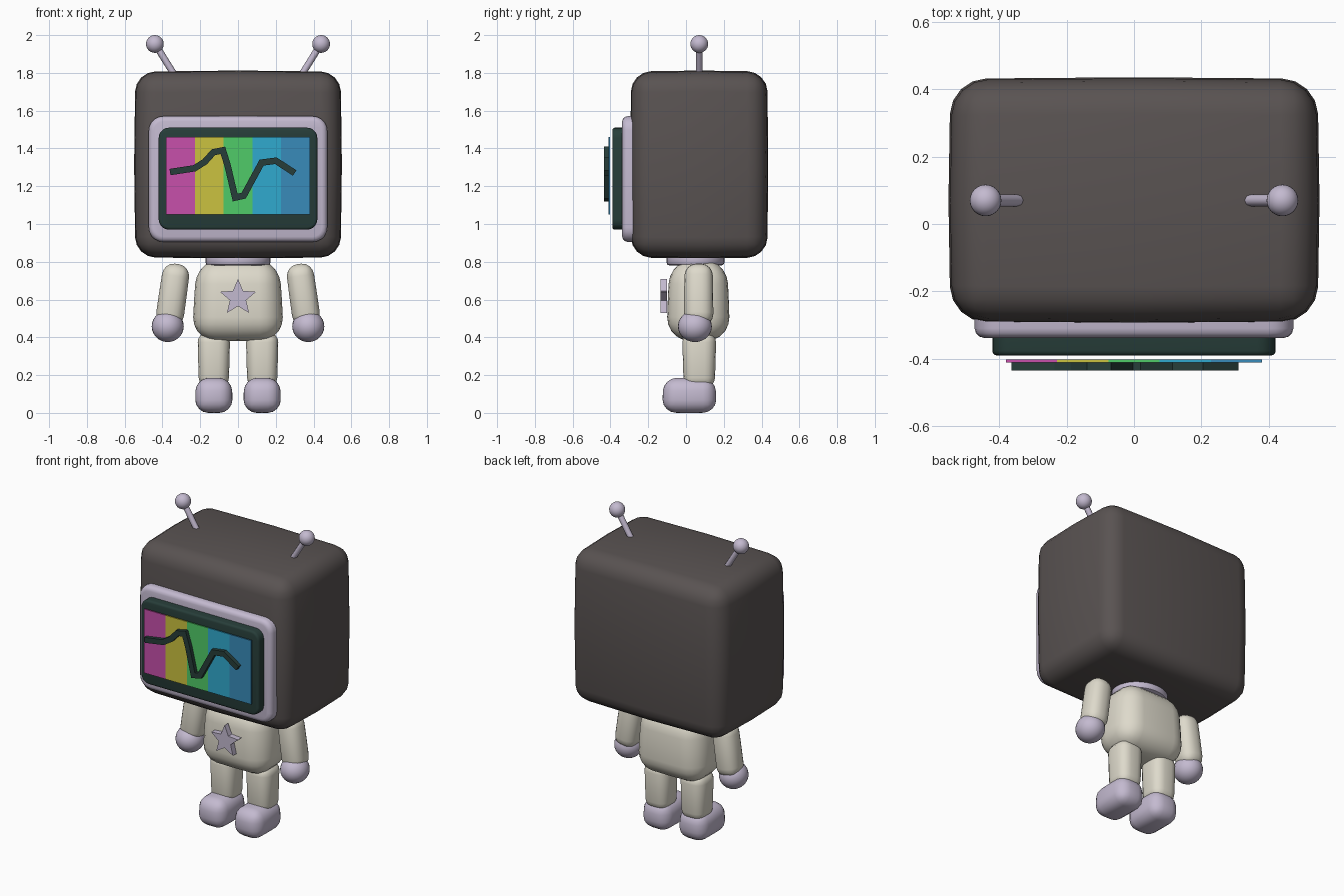
import bpy, bmesh, math
from mathutils import Vector, Matrix

if "Cube" in bpy.data.objects:
    bpy.data.objects.remove(bpy.data.objects["Cube"], do_unlink=True)


def material(name, r, g, b):
    m = bpy.data.materials.new(name)
    m.use_nodes = True
    m.diffuse_color = (r, g, b, 1)
    bsdf = m.node_tree.nodes["Principled BSDF"]
    bsdf.inputs["Base Color"].default_value = (r, g, b, 1)
    bsdf.inputs["Roughness"].default_value = 0.7
    return m


SHELL = material("warm dark grey", 0.1, 0.086, 0.084)
CREAM = material("cream", 0.73, 0.70, 0.60)
LILAC = material("pale lilac", 0.55, 0.49, 0.63)
GREEN = material("deep green", 0.02, 0.047, 0.041)
STRIPES = [
    material("pink", 0.57, 0.08, 0.41),
    material("yellow", 0.60, 0.54, 0.05),
    material("bright green", 0.08, 0.60, 0.14),
    material("cyan", 0.03, 0.40, 0.62),
    material("blue", 0.04, 0.26, 0.49),
]


def finish(bm, name, mat, smooth=40):
    bmesh.ops.recalc_face_normals(bm, faces=bm.faces)
    me = bpy.data.meshes.new(name)
    bm.to_mesh(me)
    bm.free()
    ob = bpy.data.objects.new(name, me)
    bpy.context.collection.objects.link(ob)
    me.materials.append(mat)
    if smooth:
        bpy.ops.object.select_all(action='DESELECT')
        ob.select_set(True)
        bpy.context.view_layer.objects.active = ob
        bpy.ops.object.shade_smooth_by_angle(angle=math.radians(smooth))
    return ob


def box(size):
    bm = bmesh.new()
    bmesh.ops.create_cube(bm, size=1)
    bmesh.ops.scale(bm, vec=size, verts=bm.verts)
    return bm


def bevel(bm, edges, width, segments):
    bmesh.ops.bevel(bm, geom=edges, offset=width, segments=segments,
                    profile=0.5, affect='EDGES', clamp_overlap=True)


def soft_box(name, mat, center, size, radius, bulge=0.0, taper=0.0, tilt=0.0, segments=4):
    """Rounded box with gently swollen sides; taper narrows the top."""
    bm = box(size)
    bevel(bm, bm.edges[:], radius, segments)
    for axis in ((1, 0, 0), (0, 1, 0), (0, 0, 1)):
        bmesh.ops.bisect_plane(bm, geom=bm.verts[:] + bm.edges[:] + bm.faces[:],
                               plane_co=(0, 0, 0), plane_no=axis)
    for v in bm.verts:
        n = [2 * v.co[i] / size[i] for i in range(3)]
        total = sum(k * k for k in n)
        for i in range(3):
            v.co[i] *= 1 - bulge * (total - n[i] ** 2) / 2
        for i in range(2):
            v.co[i] *= 1 - taper * (n[2] + 1) / 2
    bmesh.ops.rotate(bm, verts=bm.verts, matrix=Matrix.Rotation(tilt, 3, 'Y'))
    bmesh.ops.translate(bm, verts=bm.verts, vec=center)
    return finish(bm, name, mat)


def plate(name, mat, center, size, corner, edge):
    """Upright slab with rounded corners and a softened front rim."""
    bm = box(size)
    bevel(bm, [e for e in bm.edges
               if abs(e.verts[0].co.y - e.verts[1].co.y) > size[1] / 2], corner, 5)
    bevel(bm, [e for e in bm.edges
               if all(v.co.y < -size[1] * 0.49 for v in e.verts)], edge, 3)
    bmesh.ops.translate(bm, verts=bm.verts, vec=center)
    return finish(bm, name, mat)


def prism(name, mat, outline, front, back):
    """Extrude an x-z outline along y."""
    bm = bmesh.new()
    face = bm.faces.new([bm.verts.new((x, front, z)) for x, z in outline])
    ext = bmesh.ops.extrude_face_region(bm, geom=[face])
    verts = [g for g in ext["geom"] if isinstance(g, bmesh.types.BMVert)]
    bmesh.ops.translate(bm, verts=verts, vec=(0, back - front, 0))
    return finish(bm, name, mat, smooth=0)


def ball(name, mat, center, radii):
    bm = bmesh.new()
    bmesh.ops.create_uvsphere(bm, u_segments=24, v_segments=14, radius=1)
    bmesh.ops.scale(bm, vec=radii, verts=bm.verts)
    bmesh.ops.translate(bm, verts=bm.verts, vec=center)
    return finish(bm, name, mat)


def rod(name, mat, start, end, radius, sides=8):
    a, b = Vector(start), Vector(end)
    bm = bmesh.new()
    bmesh.ops.create_cone(bm, cap_ends=True, segments=sides, radius1=radius,
                          radius2=radius, depth=(b - a).length)
    turn = (b - a).to_track_quat('Z', 'Y').to_matrix().to_4x4()
    bmesh.ops.transform(bm, verts=bm.verts, matrix=Matrix.Translation((a + b) / 2) @ turn)
    return finish(bm, name, mat, smooth=50)


# Head and screen surround
soft_box("head", SHELL, (0, 0.07, 1.315), (1.1, 0.73, 0.995), 0.105, bulge=0.03)
plate("screen_bezel", LILAC, (0, -0.29, 1.238), (0.945, 0.095, 0.665), 0.075, 0.028)
plate("screen_frame", GREEN, (0, -0.345, 1.24), (0.84, 0.09, 0.54), 0.055, 0.014)

# Colour bars
bar = 0.76 / len(STRIPES)
for i, mat in enumerate(STRIPES):
    x = -0.38 + i * bar
    prism("screen_bar_%d" % (i + 1), mat,
          [(x, 1.05), (x + bar, 1.05), (x + bar, 1.46), (x, 1.46)], -0.411, -0.402)

# Wave line: a mitred ribbon along the path
path = [Vector(p) for p in (
    (-0.36, 1.275), (-0.23, 1.295), (-0.175, 1.33), (-0.13, 1.38), (-0.08, 1.39),
    (-0.055, 1.31), (-0.015, 1.14), (0.03, 1.15), (0.125, 1.325), (0.2, 1.335), (0.3, 1.27))]
upper, lower = [], []
for i, p in enumerate(path):
    d_in = (p - path[max(i - 1, 0)]).normalized()
    d_out = (path[min(i + 1, len(path) - 1)] - p).normalized()
    d = (d_in + d_out).normalized()
    normal = Vector((-d.y, d.x))
    reach = 0.017 / max(0.6, d.dot(d_out if i == 0 else d_in))
    upper.append(p + normal * reach)
    lower.append(p - normal * reach)
prism("wave_line", GREEN, upper + lower[::-1], -0.435, -0.41)

# Torso, collar and star badge
soft_box("torso", CREAM, (0, 0.065, 0.595), (0.49, 0.34, 0.43), 0.125,
         bulge=0.04, taper=0.1, segments=5)
bm = bmesh.new()
bmesh.ops.create_cone(bm, cap_ends=True, segments=32, radius1=1, radius2=1, depth=0.055)
bmesh.ops.scale(bm, vec=(0.172, 0.153, 1), verts=bm.verts)
bevel(bm, [e for e in bm.edges if abs(e.verts[0].co.z - e.verts[1].co.z) < 0.01], 0.015, 2)
bmesh.ops.translate(bm, verts=bm.verts, vec=(0, 0.05, 0.808))
finish(bm, "collar", LILAC)
star = []
for i in range(10):
    a = math.pi / 2 + i * math.pi / 5
    r = 0.045 if i % 2 else 0.1
    star.append((r * math.cos(a), 0.61 + r * math.sin(a)))
prism("star_badge", LILAC, star, -0.136, -0.1)

# Paired parts
for side, s in (("left", 1), ("right", -1)):
    soft_box(side + "_arm", CREAM, (s * 0.345, 0.067, 0.625), (0.15, 0.157, 0.33), 0.062,
             bulge=0.03, taper=0.04, tilt=-s * 0.14)
    ball(side + "_hand", LILAC, (s * 0.372, 0.047, 0.458), (0.085, 0.09, 0.083))
    soft_box(side + "_leg", CREAM, (s * 0.128, 0.07, 0.28), (0.158, 0.165, 0.3), 0.055,
             bulge=0.02, taper=-0.1)
    soft_box(side + "_shoe", LILAC, (s * 0.128, 0.018, 0.093), (0.2, 0.288, 0.186), 0.068,
             bulge=0.06, taper=0.04)
    rod(side + "_antenna", LILAC, (s * 0.325, 0.07, 1.77), (s * 0.44, 0.07, 1.955), 0.018)
    ball(side + "_antenna_tip", LILAC, (s * 0.44, 0.07, 1.953), (0.047, 0.047, 0.047))
